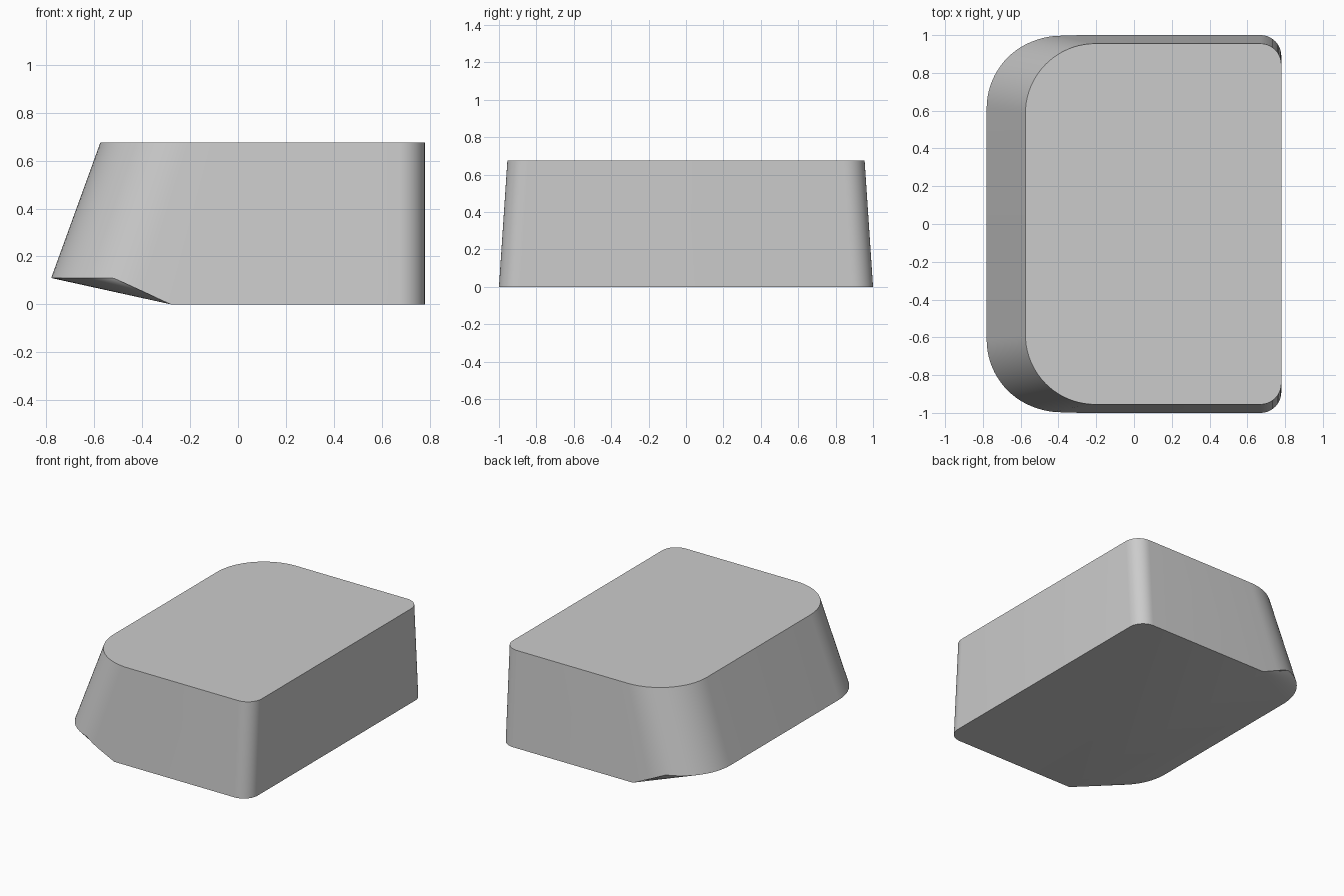
import bpy, bmesh, math

cube = bpy.data.objects.get("Cube")
if cube:
    bpy.data.objects.remove(cube, do_unlink=True)

STEPS = 20
BACK = 0.78       # x of the upright end
TIP_Z = 0.11      # height of the raised end's lower edge
HEEL_X = -0.28    # where the flat base starts


def arc(cx, cy, rx, ry, start, end, steps):
    """Points on an elliptical arc, angles in degrees."""
    angles = [math.radians(start + (end - start) * i / steps) for i in range(steps + 1)]
    return [(cx + rx * math.cos(a), cy + ry * math.sin(a)) for a in angles]


def half_outline(tip_x, tip_r, half_width, join_x, back_r):
    """Half of a rim on the +y side, from the raised end to the upright end."""
    pts = arc(tip_x + tip_r, half_width - tip_r, tip_r, tip_r, 180, 90, STEPS)
    pts.append((join_x, half_width))
    pts += arc(BACK - back_r, half_width - back_r, back_r, back_r, 90, 0, STEPS // 2)
    return pts


def base_height(x):
    """The lower rim is level around the tip, then drops to the flat base."""
    return max(0.0, min(TIP_Z, TIP_Z * (HEEL_X - x) / 0.24))


upper = [(x, y, 0.675) for x, y in half_outline(-0.575, 0.37, 0.955, -0.1, 0.11)]
lower = [(x, y - 0.067 * base_height(x), base_height(x))
         for x, y in half_outline(-0.78, 0.38, 1.0, HEEL_X, 0.11)]

bm = bmesh.new()


def full_ring(half):
    mirrored = [(x, -y, z) for x, y, z in reversed(half)]
    return [bm.verts.new(p) for p in half + mirrored]


top, low = full_ring(upper), full_ring(lower)
count = len(top)

# Side walls and top
for i in range(count):
    j = (i + 1) % count
    bm.faces.new((low[i], low[j], top[j], top[i]))
bm.faces.new(top)

# Flat base, sloped underside and the two rounded corner fans
heel = STEPS + 1
bm.faces.new(low[heel:count - heel])
bm.faces.new((low[0], low[heel], low[count - 1 - heel], low[count - 1]))
for i in range(STEPS):
    bm.faces.new((low[heel], low[i], low[i + 1]))
    bm.faces.new((low[count - 1 - heel], low[count - 1 - i], low[count - 2 - i]))
bmesh.ops.recalc_face_normals(bm, faces=bm.faces)

mesh = bpy.data.meshes.new("wedge_block")
bm.to_mesh(mesh)
bm.free()
block = bpy.data.objects.new("wedge_block", mesh)
bpy.context.collection.objects.link(block)

# Plain grey finish
grey = bpy.data.materials.new("light_grey")
grey.use_nodes = True
colour = (0.6, 0.6, 0.6, 1.0)
grey.diffuse_color = colour
grey.node_tree.nodes["Principled BSDF"].inputs["Base Color"].default_value = colour
mesh.materials.append(grey)

bpy.ops.object.select_all(action='DESELECT')
block.select_set(True)
bpy.context.view_layer.objects.active = block
bpy.ops.object.shade_smooth_by_angle(angle=math.radians(30))
